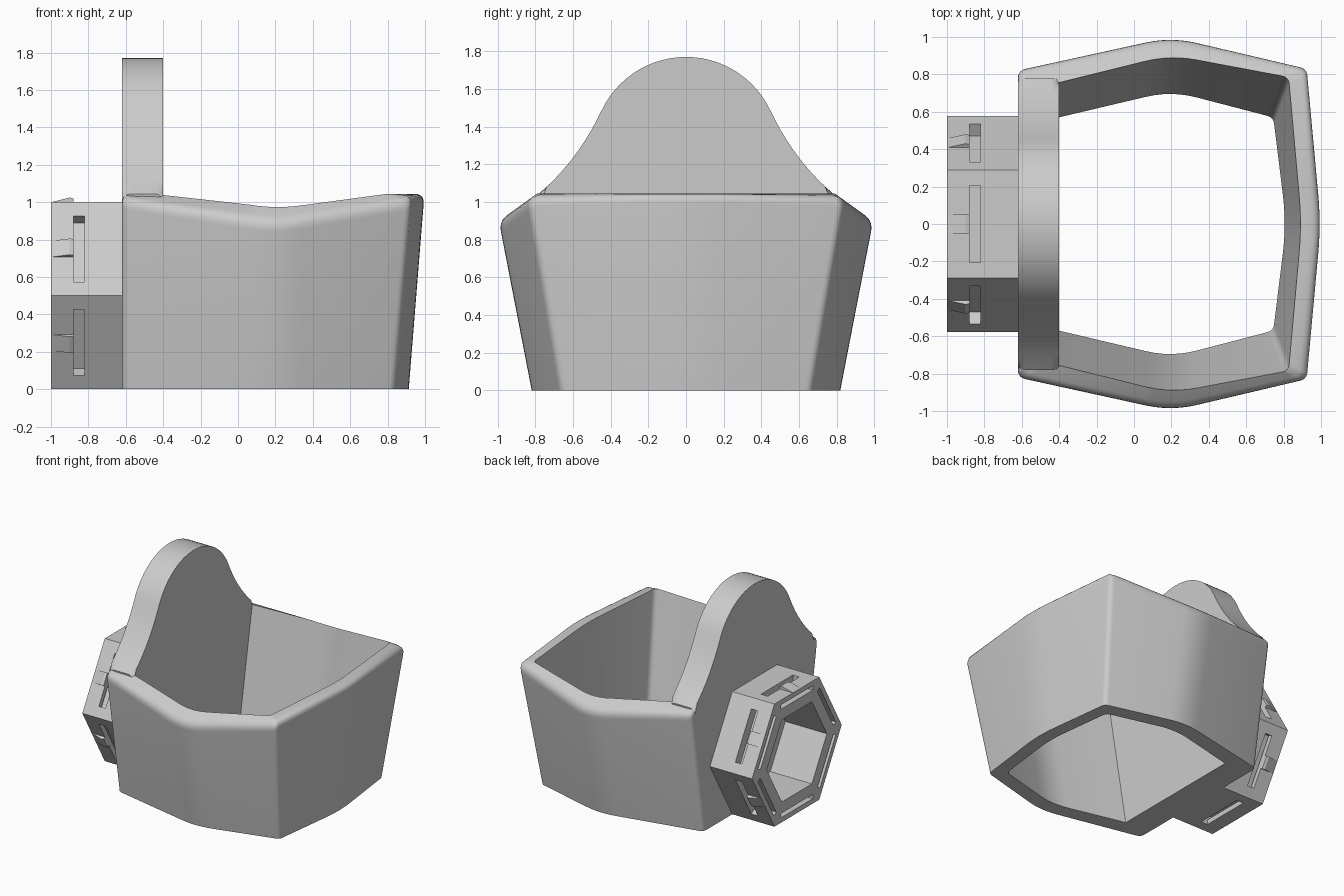
import bpy, bmesh
from math import sin, cos, radians
from mathutils import Vector

cube = bpy.data.objects.get("Cube")
if cube:
    bpy.data.objects.remove(cube, do_unlink=True)

grey = bpy.data.materials.new("plain grey")
grey.use_nodes = True
GREY = (0.6, 0.6, 0.6, 1)
grey.diffuse_color = GREY
grey.node_tree.nodes["Principled BSDF"].inputs["Base Color"].default_value = GREY


def finish(bm, name, angle=None):
    bmesh.ops.recalc_face_normals(bm, faces=bm.faces)
    mesh = bpy.data.meshes.new(name)
    bm.to_mesh(mesh)
    bm.free()
    mesh.materials.append(grey)
    ob = bpy.data.objects.new(name, mesh)
    bpy.context.collection.objects.link(ob)
    bpy.ops.object.select_all(action='DESELECT')
    bpy.context.view_layer.objects.active = ob
    ob.select_set(True)
    if angle:
        bpy.ops.object.shade_smooth_by_angle(angle=radians(angle))
    return ob


def bezier(a, b, c, n):
    return [a * (1 - t) ** 2 + b * 2 * t * (1 - t) + c * t * t
            for t in (i / n for i in range(n + 1))]


def loft(bm, rings):
    """Skin closed rings of equal length and cap both ends."""
    rows = [[bm.verts.new(p) for p in ring] for ring in rings]
    n = len(rows[0])
    for a, b in zip(rows, rows[1:]):
        for i in range(n):
            bm.faces.new((a[i], a[(i + 1) % n], b[(i + 1) % n], b[i]))
    bm.faces.new(rows[0])
    bm.faces.new(rows[-1])


# Planter wall: a U-shaped outline, flared upwards, mirrored across y
def outline(half):
    """half: start point, three rounded corners, then the front point."""
    keys = [Vector(p) for p in half]
    keys += [Vector((p.x, -p.y)) for p in reversed(keys[:-1])]
    cuts = [0.04, 0.14, 0.035, 0.15, 0.035, 0.14, 0.04]
    pts = [keys[0]]
    for a, b, c, d in zip(keys, keys[1:], keys[2:], cuts):
        pts += bezier(b + (a - b).normalized() * d, b, b + (c - b).normalized() * d, 6)
    return pts + [keys[-1]]


outer_low = outline([(-.62, .55), (-.62, .66), (.2, .835), (.84, .665), (.922, 0)])
outer_high = outline([(-.62, .7), (-.62, .825), (.2, 1.03), (.925, .835), (1, 0)])
inner_low = outline([(-.5, .45), (-.5, .547), (.2, .712), (.745, .57), (.815, 0)])
inner_high = outline([(-.5, .6), (-.5, .723), (.2, .91), (.823, .775), (.893, 0)])


def rim_height(y):
    return 1.045 - 0.72 * max(0, abs(y) - 0.79)


def at(low, high, z):
    p = low.lerp(high, z)
    return Vector((p.x, p.y, z))


def rim_point(low, high):
    z = 1
    for _ in range(5):
        z = rim_height(at(low, high, z).y)
    return at(low, high, z)


sections = []
for ol, oh, il, ih in zip(outer_low, outer_high, inner_low, inner_high):
    edge, lip = rim_point(ol, oh), rim_point(il, ih)
    soft = bezier(at(ol, oh, edge.z - 0.055), edge,
                  edge + (lip - edge).normalized() * 0.055, 5)
    sections.append([at(ol, oh, 0)] + soft + [lip, at(il, ih, 0)])
bm = bmesh.new()
loft(bm, sections)
finish(bm, "planter_wall", 32)

# Bell-shaped back panel with softened upper edges
arc = [Vector((0.495 * sin(radians(a)), 1.275 + 0.495 * cos(radians(a))))
       for a in range(0, 66, 5)]
half = arc + bezier(arc[-1], Vector((.575, 1.219)), Vector((.78, 1.045)), 10)[1:]
half += [Vector((.765, .96)), Vector((.62, 0))]
profile = half + [Vector((-p.x, p.y)) for p in reversed(half[1:])]
bm = bmesh.new()
loft(bm, [[(x, p.x, p.y) for p in profile] for x in (-.62, -.4)])
rim = [e for e in bm.edges if all(v.co.z > 1.03 for v in e.verts)
       and abs(e.verts[0].co.x - e.verts[1].co.x) < 0.01]
bmesh.ops.bevel(bm, geom=rim, offset=0.045, segments=4, profile=0.5, affect='EDGES')
finish(bm, "back_panel", 32)


# Six-sided connector socket
def side_point(x, r, t, side):
    a = radians(60 * side)
    return (x, r * sin(a) + t * cos(a), 0.5 + r * cos(a) - t * sin(a))


def side_prism(bm, shape, width, side):
    loft(bm, [[side_point(x, r, t, side) for x, r in shape]
              for t in (-width / 2, width / 2)])


def hexagon(bm, apothem, x0, x1):
    loft(bm, [[side_point(x, apothem, apothem * 0.57735, s) for s in range(6)]
              for x in (x0, x1)])


bm = bmesh.new()
hexagon(bm, 0.5, -1, -.6)
socket = finish(bm, "connector_socket")

# Cutter: the recess plus one L-shaped channel per side
bm = bmesh.new()
hexagon(bm, 0.335, -1.05, -.625)
channel = [(-1.05, .425), (-.82, .425), (-.82, .55), (-.88, .55), (-.88, .46), (-1.05, .46)]
for s in range(6):
    side_prism(bm, channel, 0.41, s)
cutter = finish(bm, "socket_cutter")
cutter.hide_render = True
mod = socket.modifiers.new("slots", 'BOOLEAN')
mod.operation = 'DIFFERENCE'
mod.solver = 'EXACT'
mod.object = cutter
bpy.context.view_layer.objects.active = socket
bpy.ops.object.modifier_apply(modifier=mod.name)
bpy.data.objects.remove(cutter, do_unlink=True)

# Snap wedges on every side but the bottom
bm = bmesh.new()
for s in (0, 1, 2, 4, 5):
    side_prism(bm, [(-1, .49), (-1, .5), (-.9, .525), (-.88, .52), (-.88, .49)], 0.1, s)
finish(bm, "snap_wedges")
